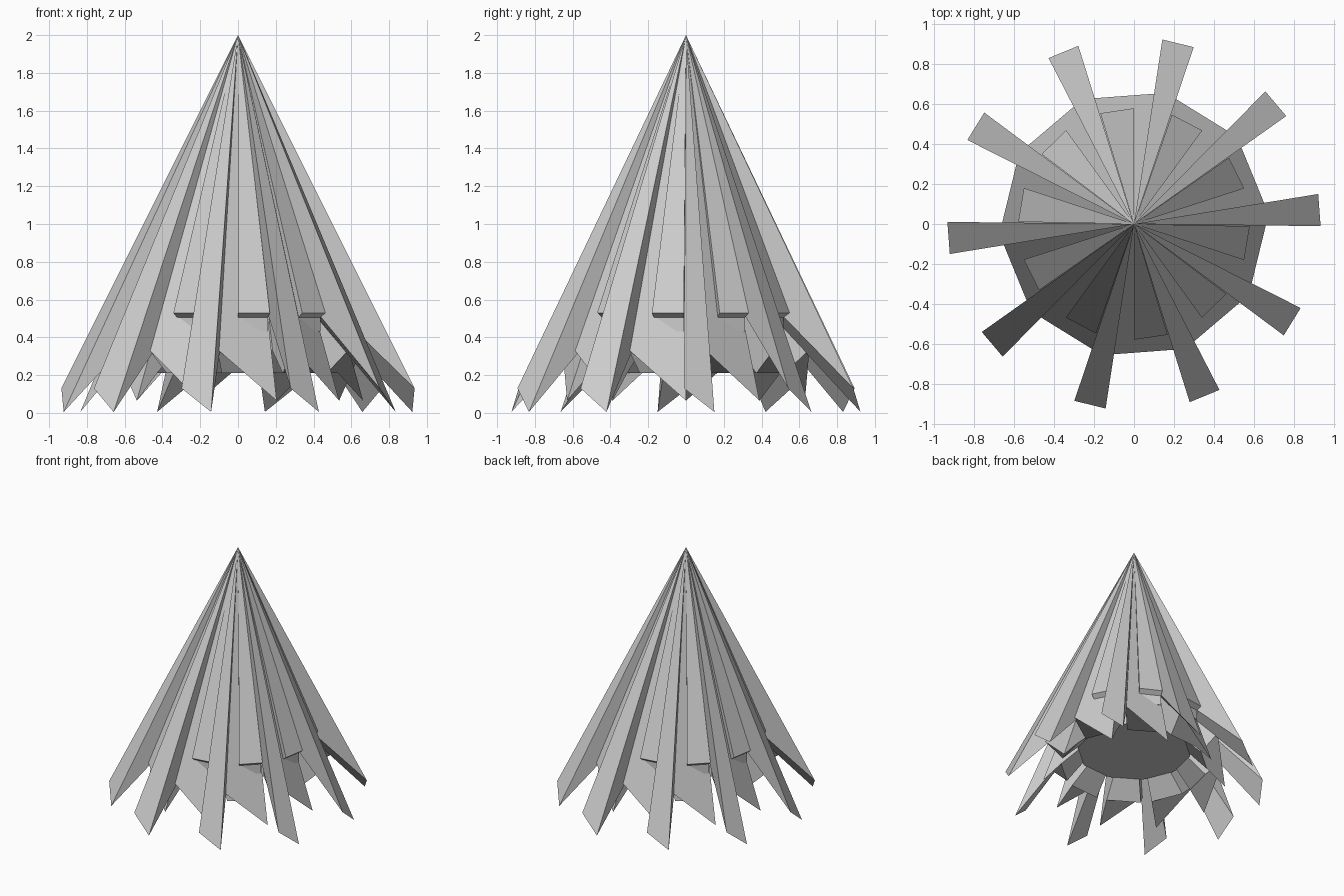
import bpy, bmesh
from math import sin, cos, radians

if "Cube" in bpy.data.objects:
    bpy.data.objects.remove(bpy.data.objects["Cube"])

APEX = (0, 0, 2)
COUNT = 10


def polar(r, deg, z):
    a = radians(deg)
    return (r * cos(a), r * sin(a), z)


def add_object(name, bm):
    bmesh.ops.recalc_face_normals(bm, faces=bm.faces)
    me = bpy.data.meshes.new(name)
    bm.to_mesh(me)
    bm.free()
    ob = bpy.data.objects.new(name, me)
    bpy.context.collection.objects.link(ob)
    return ob


def blade_ring(name, centre, half, rings):
    """Blades from the apex; rings = (radius, z at left, z at right) from outer to inner edge."""
    bm = bmesh.new()
    for i in range(COUNT):
        a = centre + i * 360 / COUNT
        tip = bm.verts.new(APEX)
        left = [bm.verts.new(polar(r, a - half, zl)) for r, zl, zr in rings]
        right = [bm.verts.new(polar(r, a + half, zr)) for r, zl, zr in rings]
        # outer face, inner face
        bm.faces.new((tip, left[0], right[0]))
        bm.faces.new((tip, right[-1], left[-1]))
        # cut end and sides
        for k in range(len(rings) - 1):
            bm.faces.new((left[k], left[k + 1], right[k + 1], right[k]))
            bm.faces.new((tip, left[k + 1], left[k]))
            bm.faces.new((tip, right[k], right[k + 1]))
    return add_object(name, bm)


# Long narrow twisted blades
blade_ring("long_branches", 4.3, 4.95, [(0.935, 0.13, 0.005), (0.36, 0.69, 0.62)])

# Wide twisted blades between them, with a level inner edge
blade_ring("wide_branches", 22.3, 13.7,
           [(0.662, 0.335, 0.065), (0.53, 0.21, 0.21), (0.40, 0.335, 0.335)])

# Short flat blades on top, with a stepped end
blade_ring("short_branches", 26.4, 8.5,
           [(0.58, 0.53, 0.53), (0.546, 0.505, 0.505), (0.546, 0.43, 0.43), (0.40, 0.43, 0.43)])

# Closed core cone
bm = bmesh.new()
tip = bm.verts.new(APEX)
rim = [bm.verts.new(polar(0.41, i * 360 / 32, 0.333)) for i in range(32)]
bm.faces.new(rim)
for i in range(32):
    bm.faces.new((tip, rim[i], rim[(i + 1) % 32]))
add_object("core", bm)
